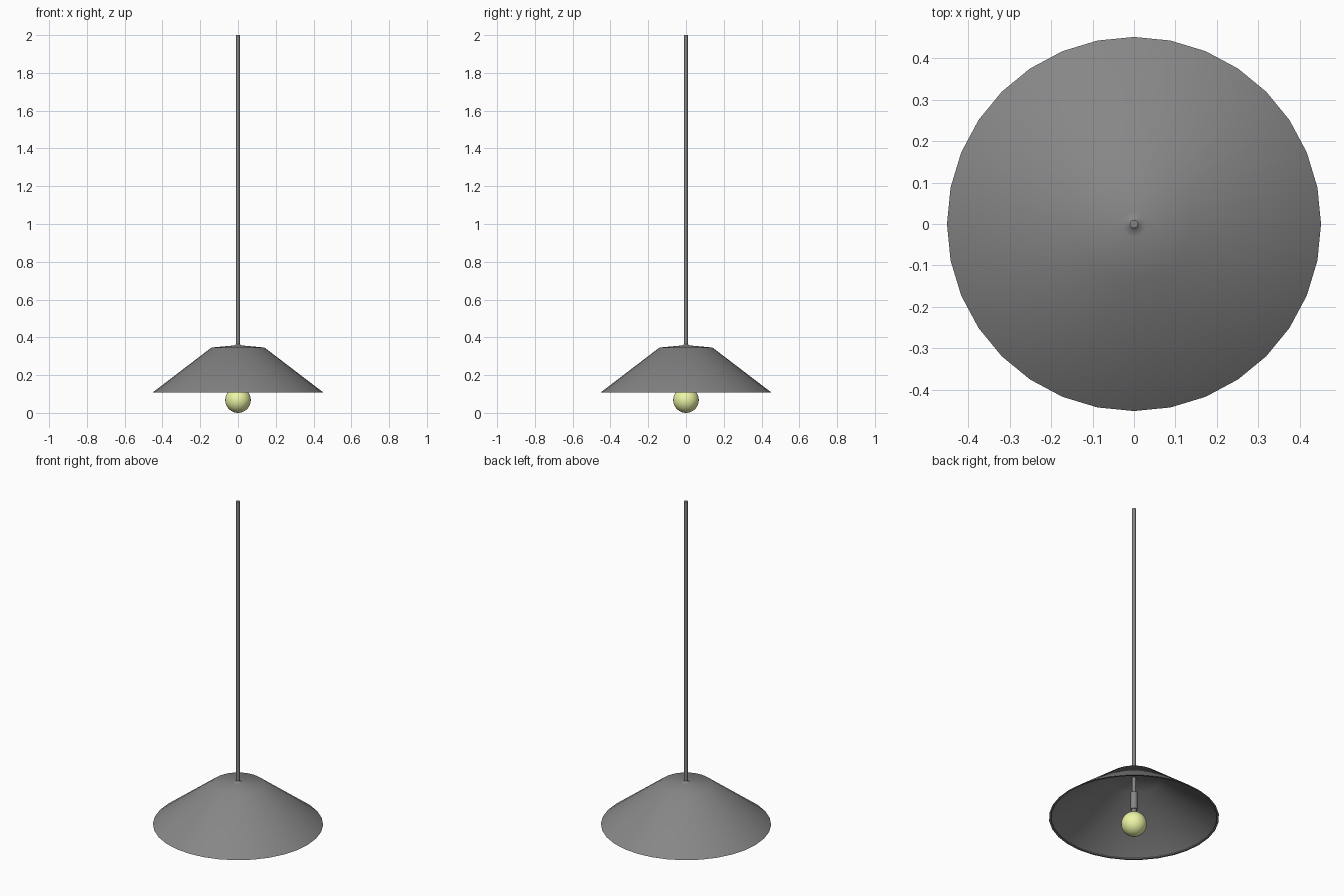
import bpy, math

if "Cube" in bpy.data.objects:
    bpy.data.objects.remove(bpy.data.objects["Cube"])


def material(name, color):
    mat = bpy.data.materials.new(name)
    mat.diffuse_color = color
    mat.use_nodes = True
    mat.node_tree.nodes["Principled BSDF"].inputs["Base Color"].default_value = mat.diffuse_color
    return mat


def finish(obj, mat, angle):
    """Assign the material and smooth shallow edges."""
    obj.data.materials.append(mat)
    bpy.ops.object.select_all(action='DESELECT')
    obj.select_set(True)
    bpy.context.view_layer.objects.active = obj
    bpy.ops.object.shade_smooth_by_angle(angle=math.radians(angle))


def lathe(name, profile, sides, mat, closed=False):
    """Revolve an (r, z) profile about the z axis."""
    verts, faces = [], []
    n = len(profile)
    for i in range(sides):
        a = 2 * math.pi * i / sides
        verts += [(r * math.cos(a), r * math.sin(a), z) for r, z in profile]
    for i in range(sides):
        j = (i + 1) % sides
        for k in range(n if closed else n - 1):
            m = (k + 1) % n
            faces.append((i * n + k, j * n + k, j * n + m, i * n + m))
    if not closed:  # cap the ends
        faces.append([i * n for i in reversed(range(sides))])
        faces.append([i * n + n - 1 for i in range(sides)])
    mesh = bpy.data.meshes.new(name)
    mesh.from_pydata(verts, [], faces)
    obj = bpy.data.objects.new(name, mesh)
    bpy.context.collection.objects.link(obj)
    finish(obj, mat, 50)
    return obj


dark = material("dark_metal", (0.24, 0.24, 0.24, 1))
glow = material("warm_glass", (0.85, 0.92, 0.38, 1))

# Thin conical shade: outer skin with a small neck, inner skin, lipped rim
lathe("shade", [(0.452, 0.108), (0.14, 0.346), (0.03, 0.356), (0.014, 0.359),
                (0.009, 0.366), (0.009, 0.35), (0.137, 0.337),
                (0.441, 0.113), (0.441, 0.108)], 32, dark, closed=True)

# Hanging rod running through the shade to the socket
lathe("rod", [(0.01, 0.25), (0.01, 2.0)], 16, dark)

# Bulb socket
lathe("socket", [(0.014, 0.12), (0.014, 0.155), (0.018, 0.157),
                 (0.018, 0.26)], 16, dark)

# Round bulb
bpy.ops.mesh.primitive_uv_sphere_add(segments=32, ring_count=16, radius=0.068,
                                     location=(0, 0, 0.068))
bulb = bpy.context.object
bulb.name = "bulb"
finish(bulb, glow, 60)
